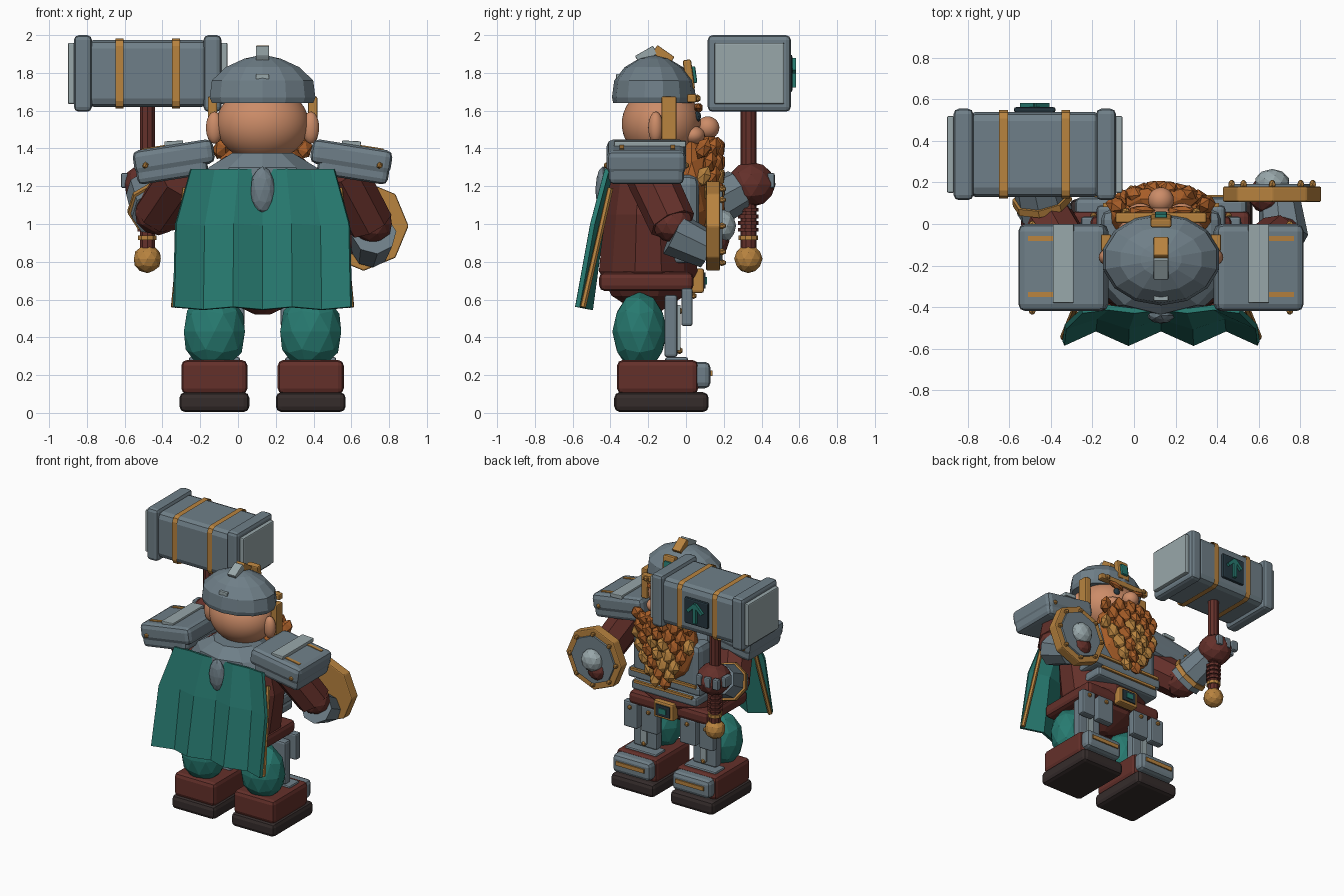
import bpy, bmesh, math
from mathutils import Vector, Euler

if "Cube" in bpy.data.objects:
    bpy.data.objects.remove(bpy.data.objects["Cube"])

CX = 0.13  # body mirror line


def material(name, hexcode):
    rgb = [int(hexcode[i:i + 2], 16) / 255 for i in (0, 2, 4)]
    col = [((c + 0.055) / 1.055) ** 2.4 for c in rgb] + [1]
    m = bpy.data.materials.new(name)
    m.use_nodes = True
    m.diffuse_color = col
    m.node_tree.nodes["Principled BSDF"].inputs["Base Color"].default_value = col
    return m


STEEL = material("steel", "6F7F88")
LIGHT = material("light_steel", "98A7AA")
LEATHER = material("maroon_leather", "64302A")
SOLE = material("dark_sole", "352C2B")
TEAL = material("teal_cloth", "277A70")
SKIN = material("skin", "CC8C68")
GOLD = material("gold", "B8833F")
HAIR = material("orange_hair", "A85E28")
DARK = material("dark_plate", "25363F")


def finish(name, bm, mat, bevel=0.0, smooth=False):
    bmesh.ops.recalc_face_normals(bm, faces=bm.faces)
    if bevel:
        bmesh.ops.bevel(bm, geom=bm.edges[:], offset=bevel, segments=2,
                        affect='EDGES', profile=0.5)
    me = bpy.data.meshes.new(name)
    bm.to_mesh(me)
    bm.free()
    me.materials.append(mat)
    for p in me.polygons:
        p.use_smooth = smooth
    ob = bpy.data.objects.new(name, me)
    bpy.context.collection.objects.link(ob)
    return ob


def place(ob, loc, rot=(0, 0, 0)):
    ob.location = loc
    ob.rotation_euler = Euler([math.radians(a) for a in rot])
    return ob


def box(name, mat, loc, size, bevel=0.0, rot=(0, 0, 0)):
    bm = bmesh.new()
    bmesh.ops.create_cube(bm, size=1)
    bmesh.ops.scale(bm, vec=size, verts=bm.verts)
    return place(finish(name, bm, mat, bevel), loc, rot)


def ball(name, mat, loc, radii, sub=2, smooth=False, rot=(0, 0, 0)):
    bm = bmesh.new()
    bmesh.ops.create_icosphere(bm, subdivisions=sub, radius=1)
    bmesh.ops.scale(bm, vec=radii, verts=bm.verts)
    return place(finish(name, bm, mat, 0, smooth), loc, rot)


def tube(name, mat, p, q, r1, r2, n=8, bevel=0.0):
    p, q = Vector(p), Vector(q)
    bm = bmesh.new()
    bmesh.ops.create_cone(bm, cap_ends=True, segments=n, radius1=r1, radius2=r2,
                          depth=(q - p).length)
    bmesh.ops.rotate(bm, matrix=Vector((0, 0, 1)).rotation_difference(q - p).to_matrix(),
                     verts=bm.verts)
    return place(finish(name, bm, mat, bevel), (p + q) / 2)


def loft(name, mat, x, y, rows, n=12):
    """Stack of elliptical rings given as (height, x radius, y radius)."""
    bm = bmesh.new()
    rings = []
    for z, rx, ry in rows:
        angles = [2 * math.pi * (i + 0.5) / n for i in range(n)]
        rings.append([bm.verts.new((x + rx * math.cos(a), y + ry * math.sin(a), z)) for a in angles])
    for a, b in zip(rings, rings[1:]):
        for i in range(n):
            bm.faces.new((a[i], a[(i + 1) % n], b[(i + 1) % n], b[i]))
    bm.faces.new(rings[0])
    bm.faces.new(rings[-1])
    return finish(name, bm, mat)


# Legs, boots and leg armour
for s, side in ((-1, "right"), (1, "left")):
    x = CX + s * 0.255
    box(side + "_sole", SOLE, (x, -0.13, 0.057), (0.37, 0.5, 0.105), 0.03)
    box(side + "_boot", LEATHER, (x, -0.15, 0.19), (0.35, 0.43, 0.18), 0.03)
    box(side + "_toe_cap", STEEL, (x, 0.03, 0.2), (0.32, 0.2, 0.14), 0.03)
    box(side + "_toe_trim", GOLD, (x, 0.13, 0.21), (0.24, 0.02, 0.03))
    box(side + "_boot_cuff", STEEL, (x, -0.05, 0.28), (0.27, 0.12, 0.03), 0.01)
    ball(side + "_trouser", TEAL, (x, -0.245, 0.43), (0.17, 0.145, 0.21))
    box(side + "_greave", STEEL, (x, -0.08, 0.46), (0.2, 0.07, 0.33), 0.015)
    box(side + "_greave_ridge", LIGHT, (x, -0.04, 0.45), (0.05, 0.02, 0.24))
    for z in (0.33, 0.54):
        ball(side + "_greave_rivet", GOLD, (x, -0.035, z), (0.02, 0.02, 0.02), 1)
    for k, w in ((-0.09, 0.14), (0.07, 0.12)):
        tx = x + s * k
        box(side + "_tasset", STEEL, (tx, 0.005, 0.56), (w, 0.06, 0.2), 0.012)
        ball(side + "_tasset_rivet", GOLD, (tx, 0.04, 0.62), (0.018, 0.018, 0.018), 1)

# Torso, belt and chest lames
loft("torso", LEATHER, CX, -0.2, [(0.52, 0.04, 0.04), (0.62, 0.26, 0.2), (0.75, 0.34, 0.27),
     (1.05, 0.38, 0.24), (1.28, 0.32, 0.2), (1.36, 0.2, 0.14)])
box("belt", LEATHER, (CX, -0.21, 0.695), (0.68, 0.5, 0.1), 0.03)
box("buckle", GOLD, (CX, 0.06, 0.7), (0.17, 0.07, 0.13), 0.012)
box("buckle_inset", DARK, (CX, 0.097, 0.7), (0.12, 0.012, 0.085))
box("buckle_gem", TEAL, (CX, 0.104, 0.7), (0.06, 0.012, 0.04))
box("breastplate", STEEL, (CX, -0.05, 1.08), (0.58, 0.24, 0.36), 0.05)
for z, w in ((0.83, 0.56), (0.92, 0.62)):
    box("chest_lame", STEEL, (CX, -0.02, z), (w, 0.22, 0.075), 0.02)
    box("chest_trim", GOLD, (CX, 0.092, z + 0.035), (w - 0.06, 0.02, 0.02))

# Collar and back pendant
loft("collar", STEEL, CX, -0.2, [(1.22, 0.36, 0.24), (1.3, 0.3, 0.235), (1.375, 0.17, 0.16)], 10)
ball("back_pendant", STEEL, (CX, -0.44, 1.18), (0.065, 0.04, 0.125))

# Pleated cape with gold side trim
bm = bmesh.new()
grid = []
for z, half, y, fold in ((1.29, 0.38, -0.41, 0.008), (1.0, 0.46, -0.47, 0.025), (0.56, 0.47, -0.54, 0.035)):
    grid.append([bm.verts.new((CX + half * (i - 3) / 3, y + fold * (1 if i % 2 else -1),
                               z - fold * (0.4 if i % 2 else 0))) for i in range(7)])
for a, b in zip(grid, grid[1:]):
    for i in range(6):
        bm.faces.new((a[i], a[i + 1], b[i + 1], b[i]))
cape = finish("cape", bm, TEAL)
mod = cape.modifiers.new("thickness", 'SOLIDIFY')
mod.thickness = 0.025
mod.offset = 0
for s in (-1, 1):
    tube("cape_trim", GOLD, (CX + s * 0.41, -0.4, 1.19), (CX + s * 0.47, -0.545, 0.56), 0.016, 0.016, 6)

# Pauldrons
for s in (-1, 1):
    x = CX + s * 0.47
    tilt = (0, s * 9, 0)
    box("pauldron_lower", STEEL, (x + s * 0.01, -0.21, 1.29), (0.38, 0.4, 0.11), 0.03, tilt)
    box("pauldron", STEEL, (x, -0.21, 1.355), (0.43, 0.42, 0.13), 0.035, tilt)
    box("pauldron_ridge", LIGHT, (x, -0.19, 1.425), (0.1, 0.38, 0.03), 0.005, (0, s * 3, 0))
    for y in (-0.07, -0.34):
        box("pauldron_trim", GOLD, (x + s * 0.1, y, 1.4), (0.14, 0.025, 0.02), 0, tilt)
        ball("pauldron_rivet", GOLD, (x + s * 0.15, 0.0 if y > -0.2 else -0.42, 1.31),
             (0.018, 0.018, 0.018), 1)

# Head, ears and face
ball("head", SKIN, (CX, -0.13, 1.53), (0.245, 0.21, 0.2), 4, True)
ball("nose", SKIN, (CX, 0.115, 1.51), (0.062, 0.062, 0.06), 3, True)
for s in (-1, 1):
    ball("ear", SKIN, (CX + s * 0.255, -0.16, 1.51), (0.045, 0.04, 0.085), 3, True)
    ball("cheek", SKIN, (CX + s * 0.1, 0.04, 1.47), (0.07, 0.06, 0.05), 3, True)
    ball("eye", DARK, (CX + s * 0.085, 0.06, 1.57), (0.026, 0.02, 0.03), 2)
    ball("eyebrow", HAIR, (CX + s * 0.095, 0.065, 1.615), (0.075, 0.025, 0.025), 1, False, (0, s * -12, 0))
    box("cheek_guard", GOLD, (CX + s * 0.265, -0.09, 1.56), (0.05, 0.08, 0.23), 0.008)
    ball("moustache", HAIR, (CX + s * 0.085, 0.12, 1.42), (0.11, 0.06, 0.045), 1, False, (0, s * 18, 0))

# Helmet
loft("helmet", STEEL, CX, -0.17, [(1.64, 0.275, 0.215), (1.67, 0.287, 0.222), (1.76, 0.275, 0.21),
     (1.83, 0.2, 0.155), (1.875, 0.1, 0.08), (1.895, 0.01, 0.01)], 14)
box("brow_band", GOLD, (CX, 0.03, 1.665), (0.44, 0.05, 0.045), 0.01)
for s in (-1, 1):
    ball("brow_rivet", GOLD, (CX + s * 0.17, 0.06, 1.665), (0.022, 0.02, 0.022), 1)
box("crest_back", LIGHT, (CX, -0.21, 1.895), (0.07, 0.11, 0.05), 0.005, (30, 0, 0))
box("crest_front", GOLD, (CX, -0.12, 1.895), (0.07, 0.11, 0.05), 0.005, (-35, 0, 0))
box("helmet_clasp", LIGHT, (CX, -0.345, 1.78), (0.07, 0.05, 0.03), 0.005)
box("helmet_badge", GOLD, (CX, 0.015, 1.79), (0.1, 0.045, 0.16), 0.01, (8, 0, 0))
box("helmet_gem", TEAL, (CX, 0.042, 1.79), (0.06, 0.025, 0.09), 0.008, (8, 0, 0))

# Beard with faceted locks in staggered rows
ball("beard", HAIR, (CX, 0.03, 1.2), (0.26, 0.125, 0.29))
for row, count in enumerate((6, 5, 6, 5, 4, 3, 2)):
    z = 1.4 - row * 0.075
    for i in range(count):
        u = (i - (count - 1) / 2) / 2.6
        tone = GOLD if row > 1 and (i + row) % 3 else HAIR
        y = 0.04 + 0.125 * math.sqrt(max(0.1, 1 - u * u * 0.9))
        ball("beard_lock", tone, (CX + u * 0.225, y - max(0, row - 4) * 0.02, z), (0.05, 0.04, 0.065),
             1, False, (20, u * -25, i * 40))

# Shield arm
tube("left_upper_arm", LEATHER, (0.55, -0.2, 1.28), (0.7, -0.07, 1.0), 0.13, 0.125)
tube("left_forearm", STEEL, (0.72, -0.07, 0.95), (0.7, 0.12, 0.86), 0.12, 0.1)
ball("left_elbow", LEATHER, (0.71, -0.07, 1.0), (0.11, 0.11, 0.1))
ball("left_fist", LEATHER, (0.64, 0.14, 0.91), (0.09, 0.09, 0.09))

# Octagonal shield
SX, SZ = 0.665, 0.99
tube("shield_rim", GOLD, (SX, 0.107, SZ), (SX, 0.18, SZ), 0.238, 0.238, 8, 0.008)
tube("shield_face", STEEL, (SX, 0.17, SZ), (SX, 0.192, SZ), 0.19, 0.185)
ball("shield_boss", LIGHT, (SX, 0.2, SZ), (0.085, 0.065, 0.085))
for i in range(8):
    a = math.radians(45 * i)
    ball("shield_rivet", GOLD, (SX + 0.195 * math.cos(a), 0.19, SZ + 0.195 * math.sin(a)),
         (0.018, 0.025, 0.018), 1)

# Hammer arm
HX, HY = -0.48, 0.33
tube("right_upper_arm", LEATHER, (-0.29, -0.2, 1.25), (-0.42, 0.03, 1.06), 0.135, 0.13)
ball("right_elbow", LEATHER, (-0.42, 0.03, 1.06), (0.13, 0.12, 0.12))
tube("right_forearm", STEEL, (-0.43, 0.06, 1.06), (HX, 0.28, 1.18), 0.135, 0.115)
tube("forearm_trim", GOLD, (-0.44, 0.1, 1.08), (-0.446, 0.13, 1.096), 0.146, 0.143)
ball("right_fist", LEATHER, (HX, 0.345, 1.21), (0.125, 0.13, 0.12))
for i in range(3):
    box("knuckle_plate", STEEL, (HX - 0.095 + i * 0.07, 0.45, 1.23), (0.05, 0.04, 0.08), 0.01)
box("thumb_plate", STEEL, (HX - 0.12, 0.36, 1.23), (0.04, 0.08, 0.08), 0.01)

# Hammer handle
tube("handle", LEATHER, (HX, HY, 0.86), (HX, HY, 1.65), 0.042, 0.042, 10)
for i in range(5):
    z = 0.96 + i * 0.035
    tube("grip_ring", LEATHER, (HX, HY, z), (HX, HY, z + 0.02), 0.055, 0.055, 10)
tube("handle_ring", GOLD, (HX, HY, 0.915), (HX, HY, 0.94), 0.052, 0.052, 10)
ball("pommel", GOLD, (HX, HY, 0.815), (0.075, 0.075, 0.075))

# Hammer head
hx, hz = -0.478, 1.797
box("hammer_core", STEEL, (hx, HY + 0.005, hz), (0.66, 0.41, 0.355), 0.045)
for s in (-1, 1):
    box("hammer_flange", STEEL, (hx + s * 0.343, HY + 0.005, hz), (0.095, 0.44, 0.405), 0.025)
    box("hammer_striker", LIGHT, (hx + s * 0.405, HY + 0.005, hz), (0.035, 0.37, 0.325), 0.008)
    box("hammer_band", GOLD, (hx + s * 0.15, HY + 0.005, hz), (0.038, 0.426, 0.372), 0.04)
box("rune_plate", DARK, (hx, 0.55, hz), (0.2, 0.025, 0.2), 0.01)
box("rune_stem", TEAL, (hx, 0.57, hz - 0.005), (0.025, 0.025, 0.14))
for s in (-1, 1):
    box("rune_barb", TEAL, (hx + s * 0.03, 0.57, hz + 0.04), (0.025, 0.025, 0.09), 0, (0, s * -45, 0))
